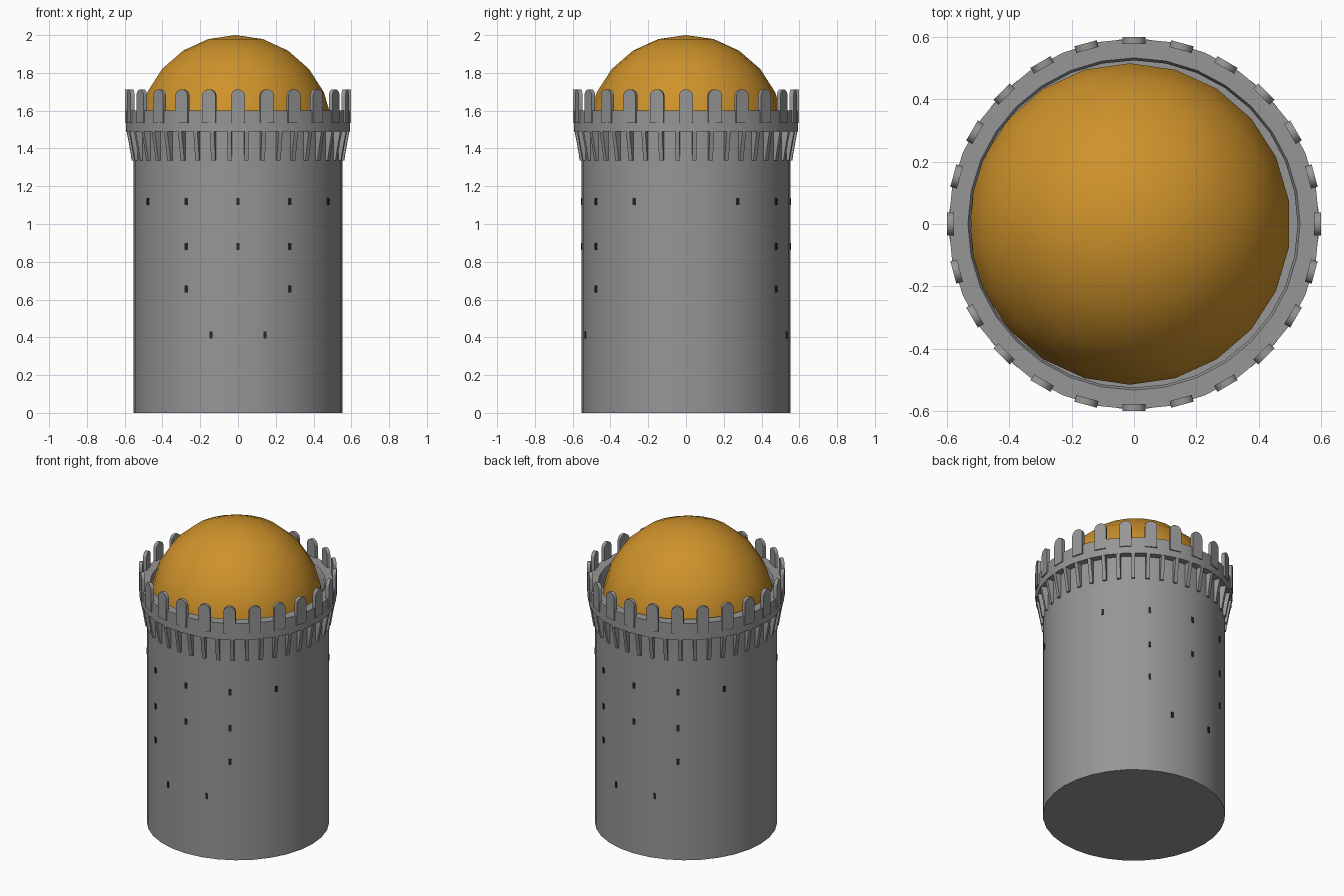
import bpy, bmesh
from math import sin, cos, pi, radians
from mathutils import Matrix, Vector

if "Cube" in bpy.data.objects:
    bpy.data.objects.remove(bpy.data.objects["Cube"])


def material(name, rgb):
    m = bpy.data.materials.new(name)
    m.diffuse_color = (*rgb, 1)
    m.use_nodes = True
    m.node_tree.nodes["Principled BSDF"].inputs["Base Color"].default_value = m.diffuse_color
    return m


stone = material("stone", (0.305, 0.305, 0.305))
dark = material("dark", (0.02, 0.02, 0.02))
gold = material("gold", (0.62, 0.29, 0.024))


def finish(bm, name, mat=stone, smooth=True):
    bmesh.ops.recalc_face_normals(bm, faces=bm.faces)
    me = bpy.data.meshes.new(name)
    bm.to_mesh(me)
    bm.free()
    me.materials.append(mat)
    ob = bpy.data.objects.new(name, me)
    bpy.context.collection.objects.link(ob)
    if smooth:
        bpy.ops.object.select_all(action='DESELECT')
        bpy.context.view_layer.objects.active = ob
        ob.select_set(True)
        bpy.ops.object.shade_smooth_by_angle(angle=radians(30))
    return ob


def lathe(name, profile, n):
    # Spin an (r, z) profile; points with r = 0 close on the axis
    bm = bmesh.new()
    vs = [bm.verts.new((r, 0, z)) for r, z in profile]
    es = [bm.edges.new(p) for p in zip(vs, vs[1:])]
    bmesh.ops.spin(bm, geom=vs + es, cent=(0, 0, 0), axis=(0, 0, 1),
                   angle=2 * pi, steps=n, use_duplicate=False)
    bmesh.ops.remove_doubles(bm, verts=bm.verts, dist=1e-5)
    return finish(bm, name)


def extrude_outline(bm, pts, offset, angle):
    # Extrude a closed outline by offset, then turn it around the tower axis
    rot = Matrix.Rotation(angle, 4, 'Z')
    a = [bm.verts.new(rot @ Vector(p)) for p in pts]
    b = [bm.verts.new(rot @ (Vector(p) + Vector(offset))) for p in pts]
    bm.faces.new(a)
    bm.faces.new(b[::-1])
    for i in range(len(a)):
        j = (i + 1) % len(a)
        bm.faces.new((a[j], a[i], b[i], b[j]))


# Main round shaft
lathe("tower_shaft", [(0, 0), (0.552, 0), (0.552, 1.50), (0, 1.50)], 32)

# Parapet ring with a stepped inner lip
lathe("parapet_ring", [(0.53, 1.49), (0.594, 1.49), (0.594, 1.60), (0.532, 1.60),
                       (0.524, 1.585), (0.524, 1.49), (0.53, 1.49)], 32)

# Rounded battlements
bm = bmesh.new()
w, low, top, rad = 0.037, 1.535, 1.713, 0.034
outline = [(-w, -0.599, low), (w, -0.599, low)]
outline += [(w * cos(pi * i / 8), -0.599, top - rad + rad * sin(pi * i / 8)) for i in range(9)]
for k in range(24):
    extrude_outline(bm, outline, (0, 0.022, 0), 2 * pi * k / 24)
finish(bm, "battlements")

# Tapered corbels carrying the ring
bm = bmesh.new()
curve = [(0.563, 1.335), (0.572, 1.39), (0.581, 1.44), (0.592, 1.495)]
side = [(-0.0115, -r, z) for r, z in [(0.53, 1.335)] + curve + [(0.53, 1.495)]]
for k in range(40):
    extrude_outline(bm, side, (0.023, 0, 0), radians(9 * k + 4.5))
finish(bm, "corbels")

# Narrow window slits, the same on front and back
bm = bmesh.new()
rows = [(1.12, (-60, -30, 0, 30, 60)), (0.88, (-30, 0, 30)),
        (0.655, (-30, 30)), (0.413, (-15, 15))]
for z, angles in rows:
    for a in angles:
        for turn in (0, 180):
            m = (Matrix.Rotation(radians(a + turn), 4, 'Z')
                 @ Matrix.Translation((0, -0.546, z))
                 @ Matrix.Diagonal((0.016, 0.018, 0.037, 1)))
            bmesh.ops.create_cube(bm, size=1, matrix=m)
finish(bm, "window_slits", dark, smooth=False)

# Golden dome
bm = bmesh.new()
bmesh.ops.create_uvsphere(bm, u_segments=22, v_segments=11, radius=0.52,
                          matrix=Matrix.Translation((-0.013, 0, 1.48)))
finish(bm, "dome", gold)
